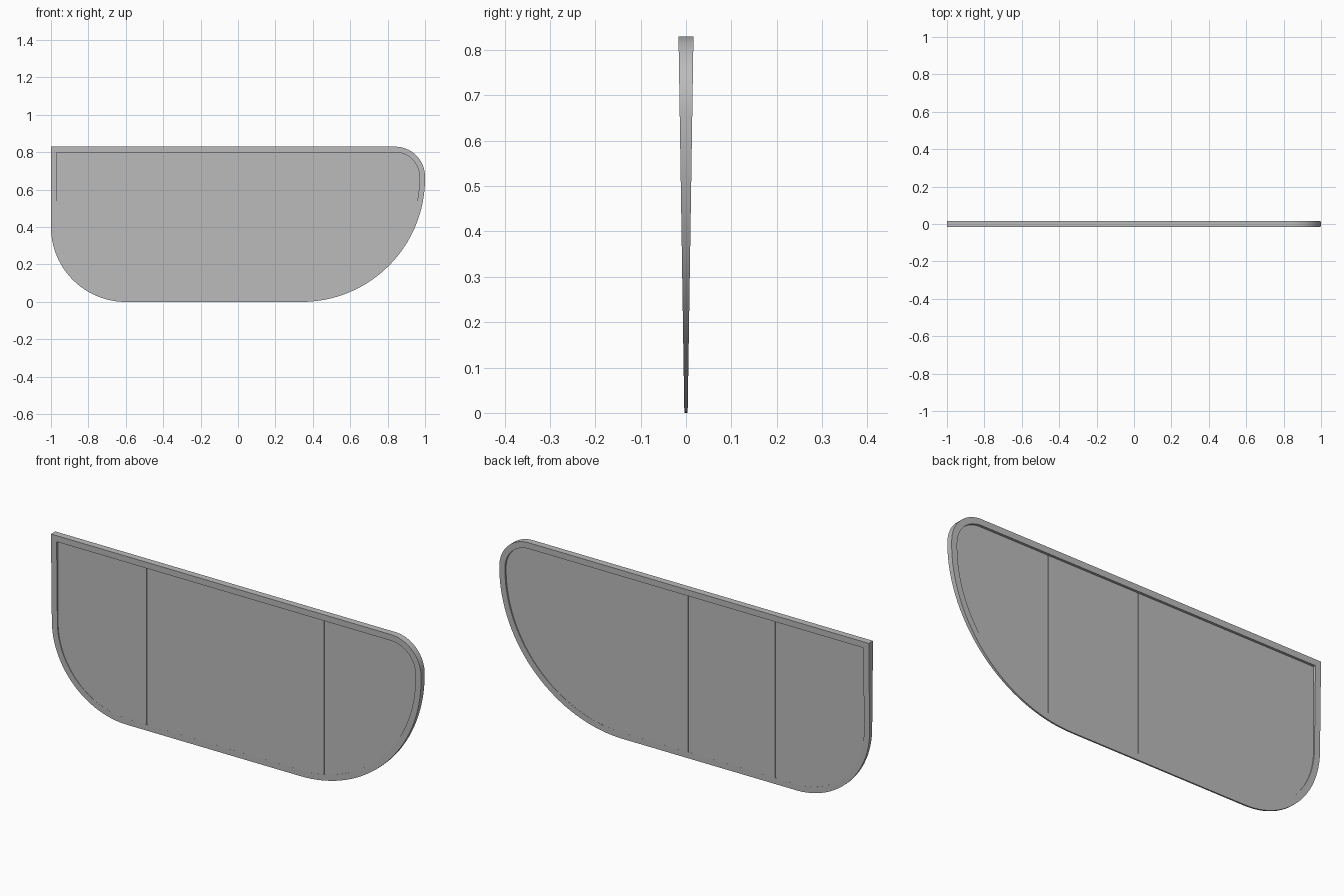
import bpy, bmesh, math

cube = bpy.data.objects.get("Cube")
if cube:
    bpy.data.objects.remove(cube, do_unlink=True)

HEIGHT = 0.83
RIM = 0.03            # rim width
PANEL = 0.004         # half thickness of the web
SEAMS = (-0.488, -0.017, 0.471)
SEAM_HALF = 0.003
SEAM_DEPTH = 0.002

grey = bpy.data.materials.new("plain grey")
grey.use_nodes = True
colour = (0.5, 0.5, 0.5, 1)
grey.diffuse_color = colour
grey.node_tree.nodes["Principled BSDF"].inputs["Base Color"].default_value = colour


def outline(inset):
    """Blade outline in x, z: square corner, two big lower arcs, one small upper arc."""
    pts = [(-1 + inset, HEIGHT - inset)]
    arcs = ((-0.6, 0.4, 0.4, 180, 24),
            (0.34, 0.66, 0.66, 270, 32),
            (0.84, HEIGHT - 0.16, 0.16, 0, 16))
    for cx, cz, radius, start, steps in arcs:
        for i in range(steps + 1):
            a = math.radians(start + 90 * i / steps)
            r = radius - inset
            pts.append((cx + r * math.cos(a), cz + r * math.sin(a)))
    return pts


def half_thickness(z):
    return 0.0037 + 0.0128 * z / HEIGHT


def finish(bm, name):
    bmesh.ops.recalc_face_normals(bm, faces=bm.faces)
    mesh = bpy.data.meshes.new(name)
    bm.to_mesh(mesh)
    bm.free()
    obj = bpy.data.objects.new(name, mesh)
    bpy.context.collection.objects.link(obj)
    mesh.materials.append(grey)
    bpy.ops.object.select_all(action='DESELECT')
    obj.select_set(True)
    bpy.context.view_layer.objects.active = obj
    bpy.ops.object.shade_smooth_by_angle(angle=math.radians(30))


# Tapered rim: four loops joined into a closed ring
bm = bmesh.new()
rings = []
for inset, side in ((0, -1), (RIM, -1), (RIM, 1), (0, 1)):
    rings.append([bm.verts.new((x, side * half_thickness(z), z))
                  for x, z in outline(inset)])
for k, ring in enumerate(rings):
    following = rings[(k + 1) % len(rings)]
    for i in range(len(ring)):
        j = (i + 1) % len(ring)
        bm.faces.new((ring[i], ring[j], following[j], following[i]))
finish(bm, "tapered_rim")

# Thin web between the rims, with narrow seams sunk into both sides
bm = bmesh.new()
front, back = [[bm.verts.new((x, side * PANEL, z)) for x, z in outline(RIM - 0.002)]
               for side in (-1, 1)]
bm.faces.new(front)
bm.faces.new(back[::-1])
for i in range(len(front)):
    j = (i + 1) % len(front)
    bm.faces.new((front[i], back[i], back[j], front[j]))
bmesh.ops.recalc_face_normals(bm, faces=bm.faces)
for seam in SEAMS:
    for edge in (seam - SEAM_HALF, seam + SEAM_HALF):
        bmesh.ops.bisect_plane(bm, geom=bm.verts[:] + bm.edges[:] + bm.faces[:],
                               plane_co=(edge, 0, 0), plane_no=(1, 0, 0))
bm.normal_update()
strips = [f for f in bm.faces if abs(f.normal.y) > 0.9
          and any(abs(f.calc_center_median().x - s) < SEAM_HALF for s in SEAMS)]
for face in bmesh.ops.extrude_discrete_faces(bm, faces=strips)["faces"]:
    for v in face.verts:
        v.co.y -= math.copysign(SEAM_DEPTH, v.co.y)
finish(bm, "seamed_web")
